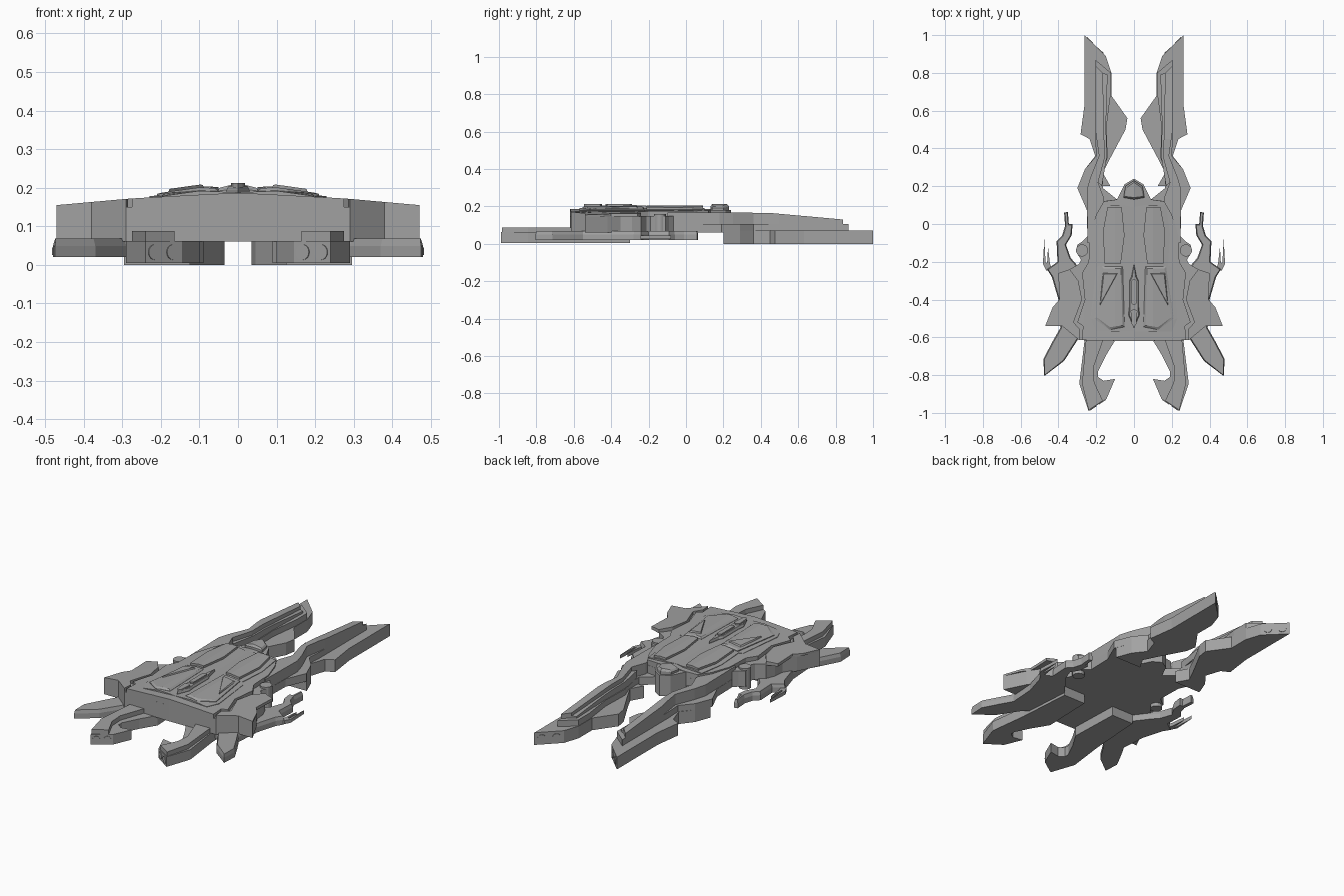
import bpy, bmesh, math
from mathutils import Vector

old = bpy.data.objects.get("Cube")
if old:
    bpy.data.objects.remove(old, do_unlink=True)

grey = bpy.data.materials.new("hull_grey")
grey.use_nodes = True
grey.diffuse_color = (0.36, 0.36, 0.36, 1)
grey.node_tree.nodes["Principled BSDF"].inputs["Base Color"].default_value = (0.36, 0.36, 0.36, 1)


def finish(bm, name, mirror):
    bmesh.ops.recalc_face_normals(bm, faces=bm.faces[:])
    mesh = bpy.data.meshes.new(name)
    bm.to_mesh(mesh)
    bm.free()
    mesh.materials.append(grey)
    ob = bpy.data.objects.new(name, mesh)
    bpy.context.collection.objects.link(ob)
    if mirror:
        mod = ob.modifiers.new("Mirror", 'MIRROR')
        mod.use_mirror_merge = False
    return ob


def slab(name, pts, bottom, top, cuts=(), axis=0, centre=False, inset=0):
    """Extruded outline; top is a height or a rule of (x, y)."""
    if centre:
        pts = pts + [(-x, y) for x, y in reversed(pts) if x > 0]
    rule = top if callable(top) else (lambda x, y: top)
    bm = bmesh.new()
    face = bm.faces.new([bm.verts.new((x, y, 0)) for x, y in pts])
    ext = bmesh.ops.extrude_face_region(bm, geom=[face])["geom"]
    for v in ext:
        if isinstance(v, bmesh.types.BMVert):
            v.co.z = 1
    bmesh.ops.recalc_face_normals(bm, faces=bm.faces[:])
    if inset:
        lid = [f for f in bm.faces if f.calc_center_median().z > 0.99]
        bmesh.ops.inset_region(bm, faces=lid, thickness=inset, depth=0)
        rim = {v for f in lid for v in f.verts}
        for v in bm.verts:
            if v.co.z > 0.5 and v not in rim:
                v.co.z = 0.6
    if cuts:
        bmesh.ops.triangulate(bm, faces=bm.faces[:])
    for c in cuts:
        for s in ((1, -1) if centre and c else (1,)):
            co, no = Vector((0, 0, 0)), Vector((0, 0, 0))
            co[axis], no[axis] = c * s, 1
            bmesh.ops.bisect_plane(bm, geom=bm.verts[:] + bm.edges[:] + bm.faces[:],
                                   plane_co=co, plane_no=no, dist=1e-5)
    for v in bm.verts:
        v.co.z = bottom + v.co.z * (rule(v.co.x, v.co.y) - bottom)
    return finish(bm, name, not centre)


def ramp(t, keys):
    for (a, za), (b, zb) in zip(keys, keys[1:]):
        if t <= b:
            return za + (zb - za) * max(0, t - a) / (b - a)
    return keys[-1][1]


def roof(x, y):
    return ramp(abs(x), [(0, .187), (.12, .181), (.28, .172), (.47, .155)])


def crown(x, y):
    return ramp(abs(x), [(0, .196), (.1, .2), (.2, .186)])


# Main hull: base layer, raised deck and side wings
slab("hull_base", [(0, .13), (.09, .13), (.17, .12), (.2, .05), (.24, -.06), (.27, -.09),
                   (.3, -.11), (.305, -.15), (.28, -.19), (.29, -.21), (.34, -.24), (.36, -.29),
                   (.365, -.35), (.41, -.42), (.47, -.54), (.38, -.54), (.29, -.615), (0, -.62)],
     .06, .15, centre=True)
slab("hull_deck", [(0, .13), (.09, .13), (.16, .12), (.2, .05), (.235, -.06), (.24, -.2),
                   (.275, -.26), (.26, -.4), (.3, -.52), (.27, -.54), (.275, -.615), (0, -.62)],
     .15, roof, cuts=(0, .12), centre=True)
slab("wing_plate", [(.34, -.24), (.4, -.26), (.395, -.4), (.43, -.44), (.47, -.54), (.38, -.54),
                    (.29, -.615), (.285, -.56), (.32, -.52), (.275, -.4), (.295, -.3)],
     .145, roof, cuts=(.35,))

# Raised crown on the deck
slab("crown_plate", [(0, .09), (.05, .1), (.17, .1), (.19, -.05), (.18, -.22), (.2, -.23),
                     (.23, -.5), (.2, -.57), (0, -.57)],
     .17, lambda x, y: crown(x, y) - .008, cuts=(0, .1), centre=True)
slab("long_panel", [(.065, .09), (.14, .09), (.165, -.04), (.155, -.21), (.07, -.21), (.05, -.06)],
     .18, lambda x, y: crown(x, y) + .004, cuts=(.1,))

# Framed front panels, each with a triangular blister
frame = [(.06, -.225), (.17, -.225), (.21, -.5), (.13, -.56), (.05, -.545)]
slab("front_panel", frame, .18, lambda x, y: crown(x, y) + .001, cuts=(.1,), inset=.014)
slab("triangle_blister", [(.085, -.26), (.165, -.26), (.18, -.43)], .18,
     lambda x, y: crown(x, y) + .008, cuts=(.1,), inset=.008)

# Centre spine with a ridge and arrow tail
slab("spine", [(0, -.21), (.014, -.28), (.025, -.3), (.025, -.44), (.03, -.48), (0, -.55)],
     .18, .204, centre=True, inset=.005)
slab("spine_rib", [(0, -.29), (.013, -.3), (.013, -.42), (0, -.43)], .2, .212, centre=True)
slab("spine_tail", [(0, -.45), (.018, -.46), (.012, -.53), (0, -.545)], .2, .212, centre=True)

# Rear canopy
slab("canopy_base", [(0, .24), (.05, .21), (.09, .13), (.08, .09), (0, .075)],
     .06, .18, centre=True)
slab("canopy", [(0, .23), (.045, .2), (.055, .14), (0, .13)],
     .18, lambda x, y: .212 - abs(x) * .25, cuts=(0,), centre=True, inset=.01)

# Long rear prongs with stepped rails
slab("rear_prong", [(.262, 1), (.262, .63), (.283, .475), (.235, .45), (.205, .36), (.26, .29),
                    (.295, .2), (.2, .2), (.125, .2), (.165, .27), (.125, .35), (.045, .5),
                    (.035, .56), (.12, .68), (.12, .8), (.15, .89)], 0, .07)
slab("rail_base", [(.205, .87), (.205, .45), (.2, .36), (.26, .29), (.3, .19), (.25, .075),
                   (.245, -.12), (.1, -.12), (.09, .13), (.165, .19), (.165, .28), (.14, .35),
                   (.145, .52), (.122, .7), (.122, .8)], .06, .105)
slab("rail_top", [(.205, .84), (.205, .5), (.185, .36), (.23, .25), (.25, .18), (.245, -.1),
                  (.15, -.1), (.16, .14), (.19, .22), (.155, .35), (.16, .54), (.165, .8)],
     .1, lambda x, y: ramp(y, [(.2, .168), (.45, .165), (.84, .13)]), cuts=(.2, .45), axis=1)
slab("rail_inner_step", [(.165, .8), (.16, .54), (.155, .35), (.19, .22), (.17, .2),
                         (.145, .35), (.148, .54), (.14, .79)],
     .1, lambda x, y: ramp(y, [(.2, .145), (.45, .14), (.8, .115)]), cuts=(.45,), axis=1)

# Front claws with a raised outer strip
slab("front_claw", [(.24, -.99), (.29, -.845), (.262, -.62), (.24, -.3), (.1, -.3), (.09, -.6),
                    (.145, -.69), (.19, -.78), (.19, -.81), (.16, -.83), (.1, -.82),
                    (.145, -.925)], .005, .062)
slab("claw_strip", [(.24, -.985), (.275, -.845), (.255, -.62), (.25, -.5), (.16, -.5),
                    (.165, -.62), (.215, -.76), (.21, -.84), (.165, -.935)], .06, .088)

# Low side fins with curved hooks
slab("side_fin", [(.475, -.805), (.48, -.715), (.43, -.62), (.39, -.55), (.4, -.4), (.435, -.28),
                  (.46, -.24), (.405, -.2), (.41, -.09), (.38, -.06), (.365, -.01), (.37, .06),
                  (.35, .065), (.345, 0), (.325, 0), (.33, -.06), (.36, -.11), (.335, -.18),
                  (.3, -.22), (.24, -.3), (.22, -.55), (.29, -.6), (.37, -.725)],
     .02, .068, inset=.006)
slab("outer_spike", [(.43, -.25), (.465, -.245), (.482, -.21), (.475, -.08), (.468, -.2),
                     (.46, -.21), (.455, -.12), (.445, -.21)], .025, .045)


# Shoulder drum and round ports set into the sloping tips
def drum(name, at, facing, radius, depth):
    bm = bmesh.new()
    bmesh.ops.create_cone(bm, cap_ends=True, segments=20, radius1=radius,
                          radius2=radius, depth=depth)
    bm.transform(Vector(facing).to_track_quat('Z', 'Y').to_matrix().to_4x4())
    bmesh.ops.translate(bm, vec=Vector(at), verts=bm.verts[:])
    return finish(bm, name, True)


drum("shoulder_drum", (.275, -.14, .1), (0, 0, 1), .032, .12)
for i, t in enumerate((.25, .75)):
    drum(f"claw_port_{i}", (.24 - .095 * t, -.99 + .065 * t, .033), (-.56, -.83, 0), .02, .006)
    drum(f"prong_port_{i}", (.262 - .112 * t, 1 - .11 * t, .035), (-.7, .71, 0), .022, .006)
